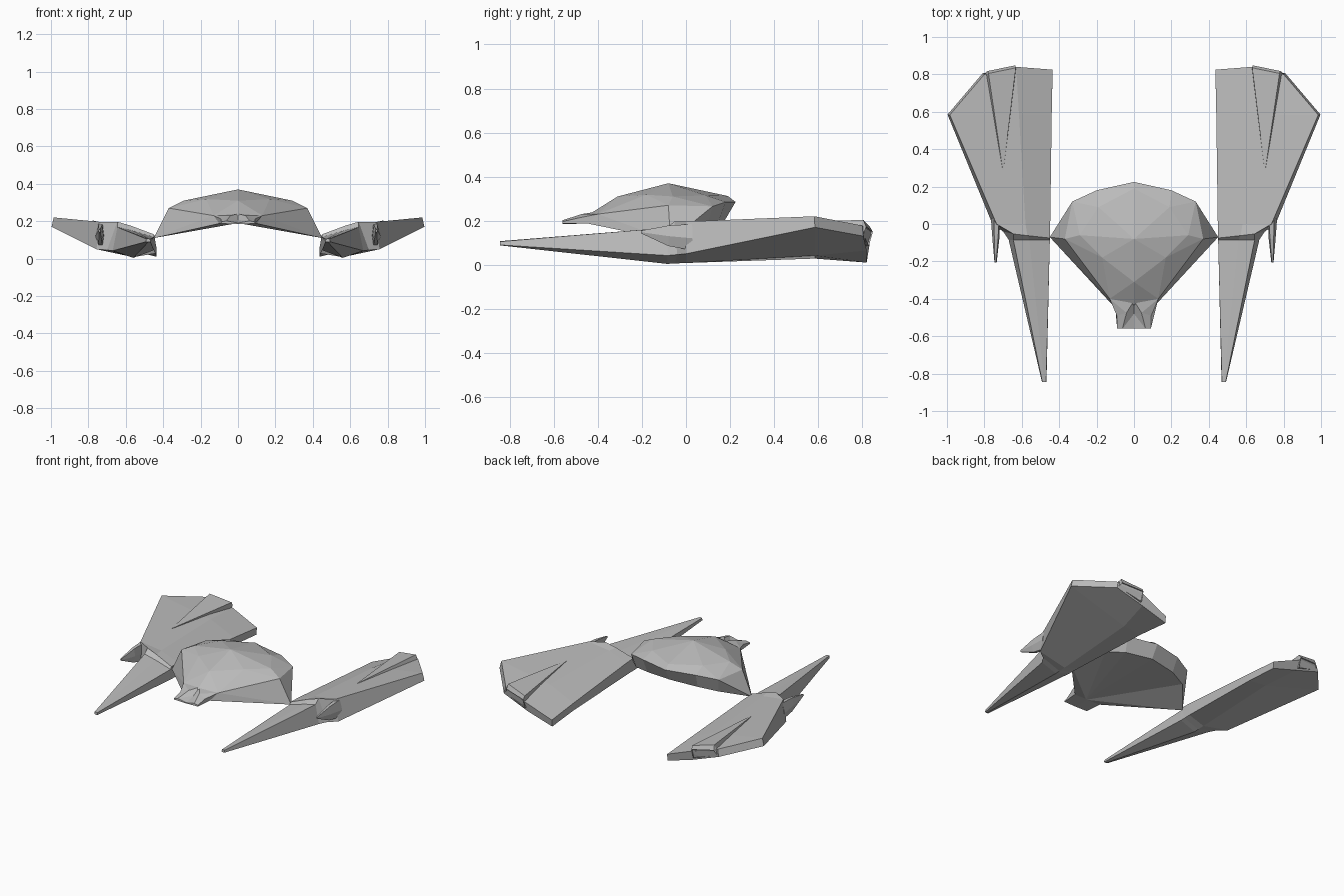
import bpy, bmesh

cube = bpy.data.objects.get("Cube")
if cube:
    bpy.data.objects.remove(cube, do_unlink=True)

hull_grey = bpy.data.materials.new("hull_grey")
hull_grey.use_nodes = True
colour = (0.5, 0.5, 0.5, 1)
hull_grey.diffuse_color = colour
hull_grey.node_tree.nodes["Principled BSDF"].inputs["Base Color"].default_value = colour


def finish(name, bm):
    """Turn a half model into a flat shaded object mirrored across x."""
    bmesh.ops.recalc_face_normals(bm, faces=bm.faces)
    mesh = bpy.data.meshes.new(name)
    bm.to_mesh(mesh)
    bm.free()
    mesh.materials.append(hull_grey)
    obj = bpy.data.objects.new(name, mesh)
    bpy.context.collection.objects.link(obj)
    mirror = obj.modifiers.new("both_sides", 'MIRROR')
    mirror.use_clip = True
    return obj


def loft(sections):
    """Skin a row of equal sized cross-sections and cap both ends."""
    bm = bmesh.new()
    rings = [[bm.verts.new(p) for p in s] for s in sections]
    n = len(rings[0])
    for a, b in zip(rings, rings[1:]):
        for i in range(n):
            j = (i + 1) % n
            bm.faces.new((a[i], a[j], b[j], b[i]))
    bm.faces.new(rings[0])
    bm.faces.new(rings[-1])
    return bm


def panels(points, faces):
    """Faces given as strings of point names."""
    bm = bmesh.new()
    v = {k: bm.verts.new(p) for k, p in points.items()}
    for f in faces.split():
        bm.faces.new([v[k] for k in f])
    return bm


def level(y, *xz):
    return [(x, y, z) for x, z in xz]


# Faceted cabin: apex, upper ring, rim, drooping side tip, lower rim
cabin = dict(
    A=(0, -.08, .37),
    F=(0, -.31, .31), G=(.17, -.18, .318), H=(.29, -.06, .31),
    I=(.19, .09, .315), J=(0, .19, .312),
    R=(.13, -.4, .23), S=(.37, -.08, .27), T=(.33, .12, .265),
    U=(.2, .18, .285), V=(0, .225, .285),
    N=(0, -.43, .235), W=(.45, -.07, .11),
    L=(.09, -.46, .19), M=(0, -.46, .19),
    X=(.31, .095, .172), Y=(.19, .145, .19), B=(0, .175, .2))
finish("cabin", panels(
    cabin,
    "AFG AGH AHI AIJ "
    "FNR FRG GRS GSH HST HTI ITU IUVJ "
    "SWT WXT TXYU UYBV SRW RLW NMLR LMW WMX XMY YMB"))

# Beak with a prong on either side of a sunken centre plate
beak = dict(
    a=(0, -.41, .24), b=(.13, -.4, .23), c=(.092, -.49, .212),
    d=(.09, -.56, .196), e=(.062, -.56, .202), f=(.04, -.475, .23),
    g=(0, -.48, .206), h=(0, -.56, .19),
    i=(0, -.56, .185), j=(.09, -.56, .187), k=(.1, -.45, .187), l=(0, -.45, .187))
finish("beak", panels(beak, "abf bcf cdef efg egh afg hedji dcbkj jkli"))

# Forward blade of each wing, a step lower than the wing behind it
finish("wing_blade", loft([
    level(-.845, (.47, .105), (.48, .107), (.49, .105), (.492, .09), (.48, .088), (.468, .09)),
    level(-.085, (.45, .115), (.56, .148), (.645, .168), (.67, .042), (.56, .004), (.45, .045)),
]))

# Main wing: inner top, ridge, outer top, outer bottom, keel, inner bottom
finish("wing", loft([
    level(-.085, (.45, .115), (.56, .148), (.645, .168), (.67, .042), (.56, .004), (.45, .045)),
    [(.45, -.075, .13), (.57, -.062, .175), (.645, -.053, .197),
     (.7, -.04, .046), (.56, -.05, .006), (.45, -.05, .045)],
    [(.448, 0, .127), (.58, 0, .176), (.735, 0, .196),
     (.757, 0, .05), (.56, 0, .008), (.448, 0, .045)],
    [(.44, .585, .078), (.615, .585, .158), (.985, .583, .22),
     (.997, .585, .17), (.57, .585, .042), (.44, .585, .028)],
    [(.435, .825, .056), (.63, .84, .135), (.8, .8, .178),
     (.81, .805, .13), (.62, .82, .065), (.435, .82, .01)],
]))

# Wedge shaped engine pod with a recessed nozzle
pod = loft([
    [(.698, .29, .186), (.702, .29, .186), (.704, .29, .16), (.696, .29, .16)],
    [(.632, .835, .172), (.778, .805, .204), (.802, .79, .14), (.632, .81, .085)],
    [(.635, .848, .15), (.782, .818, .172), (.8, .805, .138), (.635, .83, .085)],
])
pod.faces.ensure_lookup_table()
rear = pod.faces[-1]
bmesh.ops.inset_individual(pod, faces=[rear], thickness=.008)
for v in rear.verts:
    v.co.y -= .008
finish("engine_pod", pod)

# Side cannon: six sided taper growing into the wing
finish("cannon", loft([
    level(-.205, (.737, .143), (.743, .143), (.746, .148), (.743, .155), (.737, .155), (.734, .148)),
    level(-.08, (.727, .085), (.745, .085), (.757, .13), (.747, .178), (.727, .178), (.72, .13)),
    level(.03, (.722, .065), (.745, .065), (.765, .12), (.748, .185), (.722, .185), (.715, .12)),
]))
